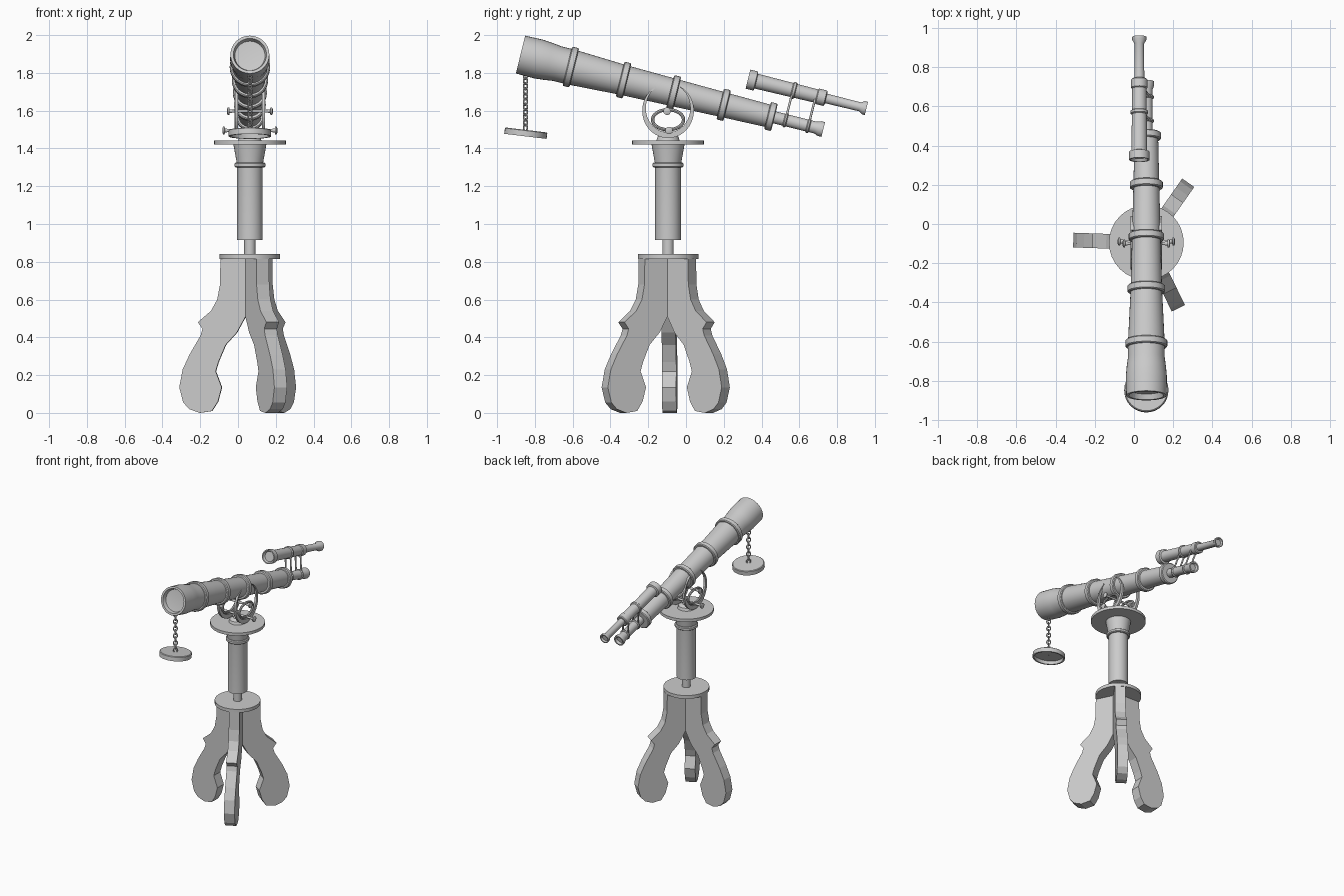
import bpy, bmesh, math
from mathutils import Vector, Matrix

if "Cube" in bpy.data.objects:
    bpy.data.objects.remove(bpy.data.objects["Cube"])

CX, CY = 0.063, -0.095                      # stand axis
TILT = math.radians(13.9)
AIM = Vector((0, math.cos(TILT), -math.sin(TILT)))   # objective -> eyepiece


def finish(bm, name, smooth=True):
    bmesh.ops.recalc_face_normals(bm, faces=bm.faces)
    me = bpy.data.meshes.new(name)
    bm.to_mesh(me)
    bm.free()
    ob = bpy.data.objects.new(name, me)
    bpy.context.collection.objects.link(ob)
    if smooth:
        bpy.ops.object.select_all(action='DESELECT')
        ob.select_set(True)
        bpy.context.view_layer.objects.active = ob
        bpy.ops.object.shade_smooth_by_angle(angle=math.radians(35))
    return ob


def lathe(name, profile, origin, axis=(0, 0, 1), n=32):
    """Revolve (distance along axis, radius) points; both ends are capped."""
    bm = bmesh.new()
    m = Matrix.Translation(origin) @ Vector(axis).to_track_quat('Z', 'Y').to_matrix().to_4x4()
    rings = []
    for s, r in profile:
        rings.append([bm.verts.new(m @ Vector((r * math.cos(2 * math.pi * i / n),
                                               r * math.sin(2 * math.pi * i / n), s)))
                      for i in range(n)])
    for a, b in zip(rings, rings[1:]):
        for i in range(n):
            j = (i + 1) % n
            bm.faces.new((a[i], a[j], b[j], b[i]))
    bm.faces.new(rings[0])
    bm.faces.new(rings[-1])
    return finish(bm, name)


def rod(name, p, q, r, n=12):
    d = Vector(q) - Vector(p)
    return lathe(name, [(0, r), (d.length, r)], p, d, n)


def band(name, origin, s, r, w):
    """Raised collar round a tube, with a hidden core."""
    return lathe(name, [(s - w / 2, r - 0.006), (s - w / 2 + 0.005, r),
                        (s + w / 2 - 0.005, r), (s + w / 2, r - 0.006)], origin, AIM)


def slab(name, pts, thick, m):
    """Extrude an outline in local XZ, centred on local Y."""
    bm = bmesh.new()
    f = bm.faces.new([bm.verts.new((x, -thick / 2, z)) for x, z in pts])
    g = bmesh.ops.extrude_face_region(bm, geom=[f])
    bmesh.ops.translate(bm, vec=(0, thick, 0),
                        verts=[v for v in g['geom'] if isinstance(v, bmesh.types.BMVert)])
    bmesh.ops.transform(bm, matrix=m, verts=bm.verts)
    return finish(bm, name, False)


def torus(name, m, a, b, r, nu=32, nv=8):
    """Elliptical ring in local XZ."""
    bm = bmesh.new()
    g = []
    for i in range(nu):
        u = 2 * math.pi * i / nu
        c, s = math.cos(u), math.sin(u)
        g.append([bm.verts.new(m @ Vector(((a + r * math.cos(v)) * c, r * math.sin(v),
                                           (b + r * math.cos(v)) * s)))
                  for v in (2 * math.pi * k / nv for k in range(nv))])
    for i in range(nu):
        for k in range(nv):
            i2, k2 = (i + 1) % nu, (k + 1) % nv
            bm.faces.new((g[i][k], g[i2][k], g[i2][k2], g[i][k2]))
    return finish(bm, name)


# Three carved legs
leg = [(0, .818), (.155, .818), (.157, .68), (.172, .6), (.205, .54), (.275, .48), (.25, .445),
       (.26, .41), (.318, .31), (.355, .23), (.373, .135), (.352, .055), (.32, .02), (.265, 0),
       (.2, .01), (.168, .06), (.148, .135), (.18, .22), (.165, .27), (.127, .36), (.068, .425),
       (.027, .5), (0, .56)]
for i, deg in enumerate((178, 55, -64)):
    slab(f"leg_{i + 1}", leg, .075,
         Matrix.Translation((CX, CY, 0)) @ Matrix.Rotation(math.radians(deg), 4, 'Z'))

# Stand: plate, post, column, collar and table
base = (CX, CY, 0)
lathe("leg_plate", [(.815, .16), (.84, .16)], base)
lathe("inner_post", [(.83, .03), (.93, .03)], base)
lathe("column", [(.915, .068), (1.31, .068), (1.325, .07), (1.425, .088)], base)
lathe("column_collar", [(1.3, .076), (1.305, .082), (1.32, .082), (1.325, .076)], base)
lathe("table", [(1.42, .191), (1.442, .191)], base)
lathe("mount_foot", [(1.44, .062), (1.462, .055), (1.475, .03), (1.5, .02)], base)

# Main telescope
front = Vector((CX, -.876, 1.897))
lathe("main_tube", [(.03, .066), (.028, .08), (0, .088), (0, .103), (.1, .105), (.155, .1),
                    (.2, .094), (.274, .094), (.562, .08), (.835, .073), (1.108, .066),
                    (1.37, .06)], front, AIM)
for i, (s, r) in enumerate(((.274, .107), (.562, .096), (.835, .09), (1.108, .084), (1.366, .075))):
    band(f"main_band_{i + 1}", front, s, r, .038)
lathe("main_eyepiece", [(1.36, .032), (1.61, .032), (1.63, .04), (1.651, .04), (1.651, .03),
                        (1.635, .024)], front, AIM)

# Finder scope
ff = Vector((.027, .328, 1.767))
lathe("finder_tube", [(.015, .036), (0, .044), (0, .052), (.042, .052), (.046, .04),
                      (.4, .036)], ff, AIM)
band("finder_band_1", ff, .25, .045, .022)
band("finder_band_2", ff, .4, .042, .052)
lathe("finder_eyepiece", [(.4, .026), (.61, .024), (.63, .036), (.646, .036), (.646, .028),
                          (.634, .022)], ff, AIM)

# Finder struts and their clamps
for i, s in enumerate((.245, .37)):
    top = ff + AIM * s
    sm = (top - front).dot(AIM)
    low = front + AIM * sm
    for side in (-1, 1):
        off = Vector((side * .022, 0, 0))
        rod(f"finder_strut_{i + 1}_{side}", low + off, top + off, .006)
    band(f"eyepiece_clamp_{i + 1}", front, sm, .039, .018)

# Crescent yokes on both sides of the tube, each with an inner ring
outer, inner = [], []
for k in range(33):
    u = k / 32
    t = math.radians(118 + 304 * u)
    w = .004 + .026 * math.sin(math.pi * u)
    outer.append((.137 * math.cos(t), .145 * math.sin(t)))
    inner.append(((.137 - w) * math.cos(t), (.145 - w) * math.sin(t)))
turn = Matrix.Rotation(math.radians(90), 4, 'Z')
for side in (-1, 1):
    x = CX + side * .072
    slab(f"crescent_yoke_{side}", outer + inner[::-1], .016,
         Matrix.Translation((x, CY, 1.6)) @ turn)
    torus(f"yoke_ring_{side}", Matrix.Translation((x, CY, 1.552)) @ turn, .082, .053, .009)

# Cross pins with end knobs
for name, y, z, h in (("upper_pin", -.1, 1.597, .115), ("lower_pin", -.09, 1.495, .14)):
    rod(name, (CX - h, y, z), (CX + h, y, z), .008)
    for side in (-1, 1):
        lathe(f"{name}_knob_{side}", [(-.02, .01), (-.008, .01), (-.006, .02), (.002, .02), (.006, .012)],
              (CX + side * h, y, z), (side, 0, 0), 16)

# Chain and hanging lens cap
for i in range(11):
    torus(f"chain_link_{i + 1}", Matrix.Translation((CX, -.85, 1.785 - i * .0275))
          @ Matrix.Rotation(math.radians(45 + 90 * i), 4, 'Z'), .0135, .0185, .0045, 14, 6)
lathe("lens_cap", [(.006, .1), (-.018, .102), (-.018, .113), (.012, .113), (.016, .108)],
      (CX, -.848, 1.482), (0, math.sin(.12), math.cos(.12)))
